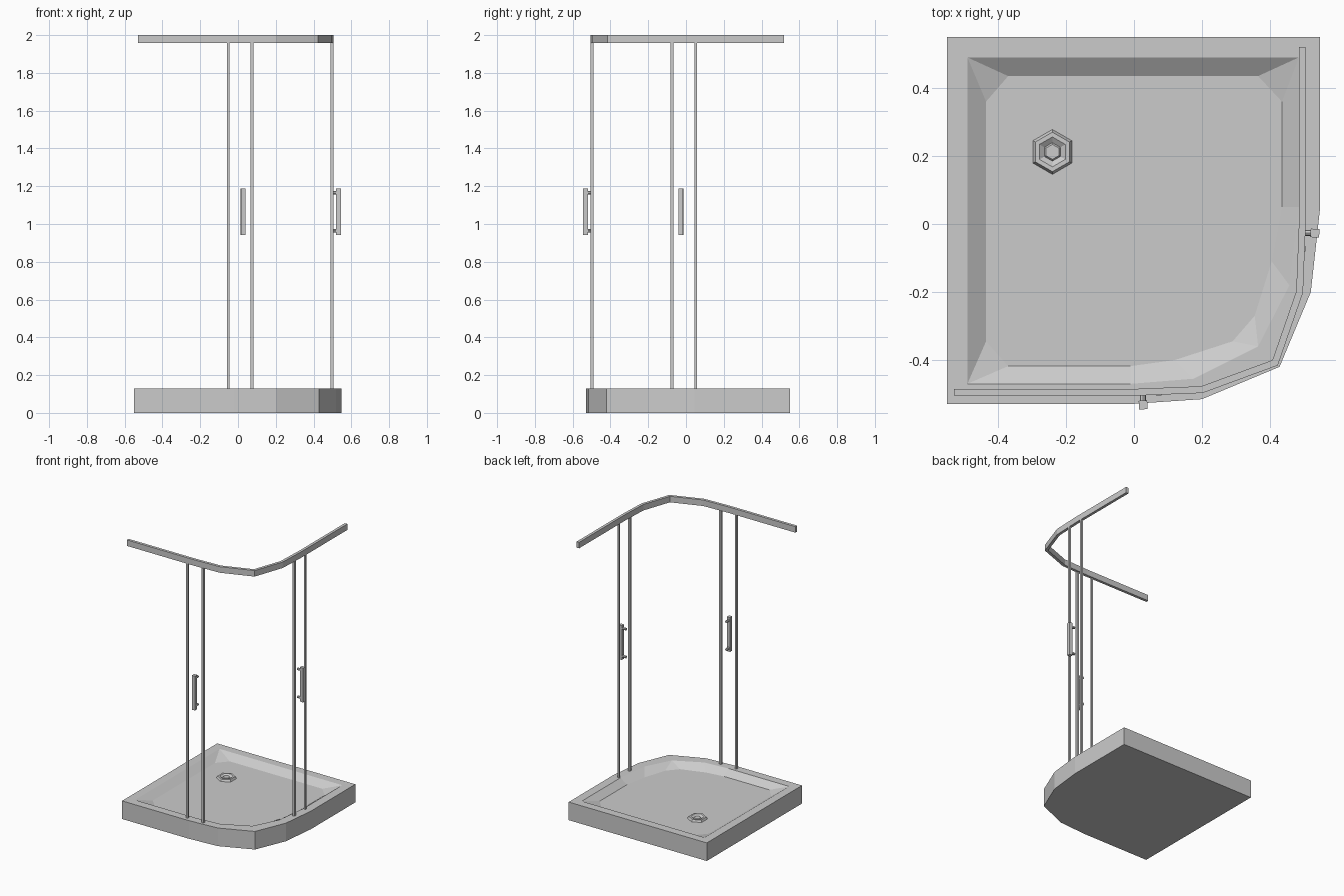
import bpy, bmesh, math
from mathutils import Vector, Matrix

if "Cube" in bpy.data.objects:
    bpy.data.objects.remove(bpy.data.objects["Cube"])


def finish(name, bm):
    bmesh.ops.recalc_face_normals(bm, faces=bm.faces)
    me = bpy.data.meshes.new(name)
    bm.to_mesh(me)
    bm.free()
    ob = bpy.data.objects.new(name, me)
    bpy.context.collection.objects.link(ob)
    return ob


def loop(bm, pts, z):
    return [bm.verts.new((x, y, z)) for x, y in pts]


def bridge(bm, a, b):
    n = len(a)
    for i in range(n):
        j = (i + 1) % n
        bm.faces.new((a[i], a[j], b[j], b[i]))


def add_box(bm, centre, size, angle=0):
    bmesh.ops.create_cube(bm, size=1, matrix=Matrix.Translation(centre)
                          @ Matrix.Rotation(angle, 4, 'Z')
                          @ Matrix.Diagonal((*size, 1)))


TOP, FLOOR = 0.13, 0.093

# shower tray: outer wall, flat rim, sloped basin with cut floor corners
outer = [(-.55, .55), (.547, .55), (.547, .045), (.52, -.2),
         (.428, -.42), (.2, -.515), (-.02, -.53), (-.55, -.53)]
rim = [(-.49, .49), (.485, .49), (.485, .05), (.457, -.18),
       (.365, -.36), (.175, -.455), (-.01, -.47), (-.49, -.47)]
floor = [[(-.435, .36), (-.37, .435)], [(.365, .435), (.435, .36)], [(.435, .05)],
         [(.405, -.11)], [(.355, -.27), (.29, -.345)], [(.12, -.4)],
         [(-.01, -.418)], [(-.37, -.418), (-.435, -.345)]]
bm = bmesh.new()
base, edge, lip = loop(bm, outer, 0), loop(bm, outer, TOP), loop(bm, rim, TOP)
bm.faces.new(base)
bridge(bm, base, edge)
bridge(bm, edge, lip)
low = [loop(bm, group, FLOOR) for group in floor]
for i in range(8):
    j = (i + 1) % 8
    bm.faces.new((lip[i], lip[j], low[j][0], low[i][-1]))
    if len(low[i]) == 2:
        bm.faces.new((lip[i], *reversed(low[i])))
bm.faces.new([v for group in low for v in group])
finish("shower_tray", bm)

# hexagonal drain: raised bezel, recess and centre cap
bm = bmesh.new()
rings = []
for r, z in [(.066, FLOOR), (.058, .107), (.044, .107), (.027, .096), (.022, .102)]:
    pts = [(-.24 + r * math.sin(k * math.pi / 3), .212 + r * math.cos(k * math.pi / 3))
           for k in range(6)]
    rings.append(loop(bm, pts, z))
for a, b in zip(rings, rings[1:]):
    bridge(bm, a, b)
bm.faces.new(rings[-1])
finish("drain", bm)

# top rail: mitred strip along a path symmetric about the diagonal
half = [(-.53, -.495), (0, -.495), (.2, -.487), (.415, -.408)]
path = [Vector(p) for p in half] + [Vector((-y, -x)) for x, y in reversed(half[:3])]
path[3] = Vector((.415, -.408))
path[-1].y = .52


def offset(path, d):
    out = []
    for i, p in enumerate(path):
        dirs = []
        if i > 0:
            dirs.append((p - path[i - 1]).normalized())
        if i < len(path) - 1:
            dirs.append((path[i + 1] - p).normalized())
        normals = [Vector((-t.y, t.x)) for t in dirs]
        m = sum(normals, Vector((0, 0))).normalized()
        out.append(p + m * d / m.dot(normals[0]))
    return out


bm = bmesh.new()
left, right = offset(path, .01), offset(path, -.01)
sections = []
for a, b in zip(left, right):
    sections.append([bm.verts.new((p.x, p.y, z))
                     for p, z in ((a, 1.957), (b, 1.957), (b, 2), (a, 2))])
for a, b in zip(sections, sections[1:]):
    bridge(bm, a, b)
bm.faces.new(sections[0])
bm.faces.new(sections[-1])
finish("top_rail", bm)

# door posts and handles, built at the front and mirrored across the diagonal
swap = Matrix(((0, -1, 0, 0), (-1, 0, 0, 0), (0, 0, 1, 0), (0, 0, 0, 1)))
for side in ("front", "side"):
    for label, x, w in (("fixed", -.052, .013), ("door", .073, .016)):
        bm = bmesh.new()
        add_box(bm, (x, -.498, (TOP + 1.957) / 2), (w, .014, 1.957 - TOP))
        if side == "side":
            bm.transform(swap)
        finish(f"{side}_{label}_post", bm)

    bm = bmesh.new()
    add_box(bm, (.027, -.532, 1.065), (.025, .026, .246), math.radians(4))
    for z in (.965, 1.165):
        bmesh.ops.create_cone(bm, cap_ends=True, segments=8, radius1=.009, radius2=.009,
                              depth=.03, matrix=Matrix.Translation((.026, -.508, z))
                              @ Matrix.Rotation(math.pi / 2, 4, 'X'))
    if side == "side":
        bm.transform(swap)
    finish(f"{side}_handle", bm)
